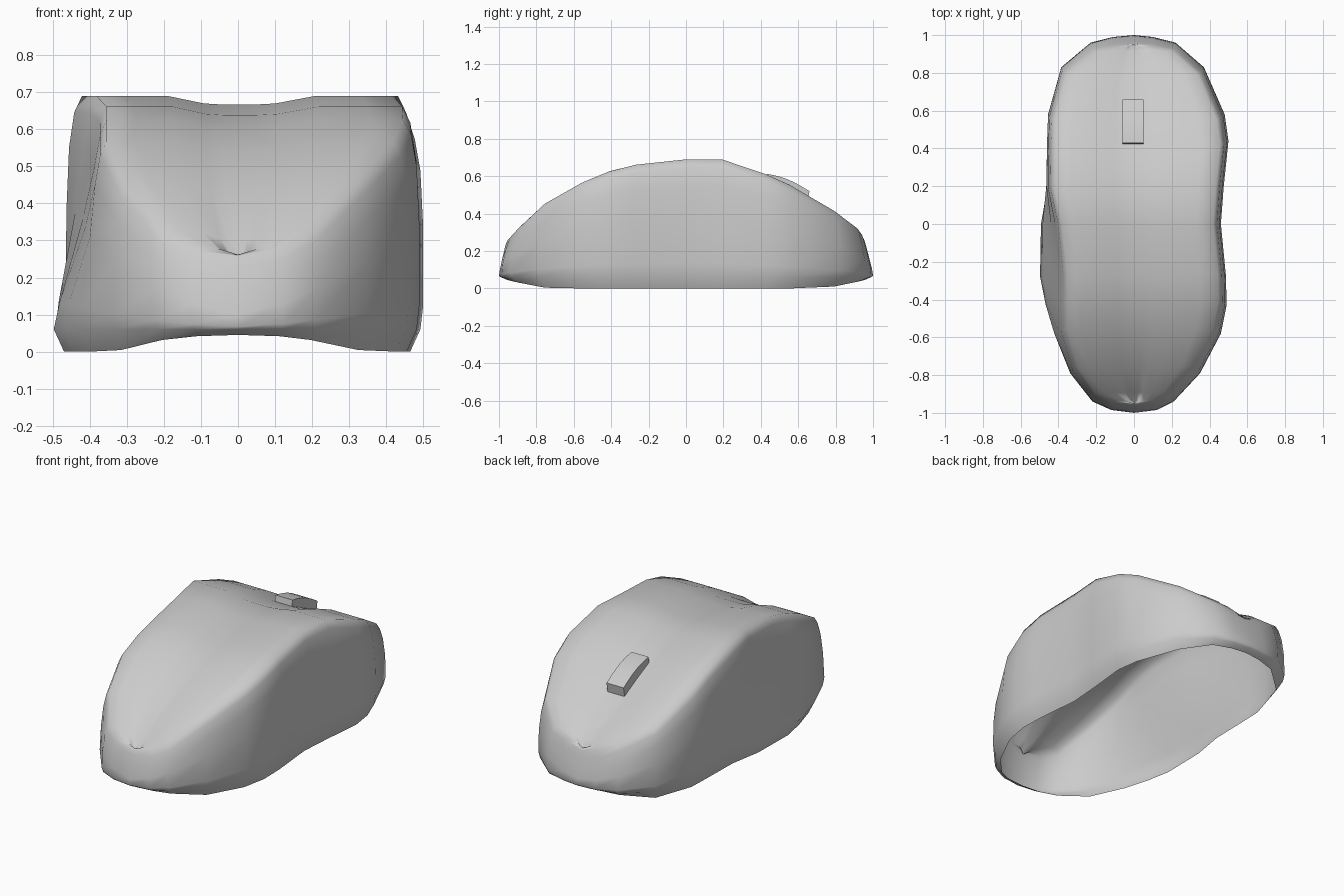
import bpy, bmesh, math

if "Cube" in bpy.data.objects:
    bpy.data.objects.remove(bpy.data.objects["Cube"])

def interp(table, y):
    for (a, p), (b, q) in zip(table, table[1:]):
        if y <= b:
            return p + (q - p) * (max(y, a) - a) / (b - a)
    return table[-1][1]

def make_object(name, bm):
    bmesh.ops.remove_doubles(bm, verts=bm.verts, dist=0.0005)
    bmesh.ops.recalc_face_normals(bm, faces=bm.faces)
    me = bpy.data.meshes.new(name)
    bm.to_mesh(me)
    bm.free()
    ob = bpy.data.objects.new(name, me)
    bpy.context.collection.objects.link(ob)
    return ob

def loft(bm, rows, closed=False):
    vs = [[bm.verts.new(p) for p in r] for r in rows]
    for a, b in zip(vs, vs[1:]):
        n = len(a)
        for i in range(n if closed else n - 1):
            j = (i + 1) % n
            bm.faces.new((a[i], a[j], b[j], b[i]))
    return vs

# Side profile: height of the top along y
TOP = [(-1, .12), (-.97, .24), (-.87, .35), (-.76, .45), (-.57, .56), (-.4, .63),
       (-.28, .66), (0, .69), (.2, .69), (.5, .585), (.8, .41), (.93, .31),
       (.97, .22), (1, .13)]

# Plan outline: y, right half-width, left upper half-width, left skirt half-width
PLAN = [(-1, 0, 0, 0), (-.985, .12, .12, .12), (-.94, .21, .22, .22), (-.79, .35, .33, .34),
        (-.58, .46, .39, .43), (-.43, .49, .39, .475), (-.28, .487, .39, .505),
        (0, .46, .42, .50), (.2, .475, .463, .465), (.44, .50, .46, .46),
        (.58, .48, .455, .455), (.83, .37, .385, .385), (.96, .22, .23, .23),
        (.99, .10, .11, .11), (1, 0, 0, 0)]

# Section levels: x scale, y scale, height fraction, skirt blend, centre dip
LEVELS = [(.93, .955, None, 1, 0), (.985, .99, 0, 1, 0), (1, 1, .12, .8, 0),
          (1.0, .995, .5, .25, 0), (.985, .98, .78, .05, 0), (.955, .965, .93, 0, 0),
          (.91, .955, 1, 0, 0), (.72, .95, 1, 0, .0), (.45, .95, 1, 0, .0),
          (.22, .95, 1, 0, .02), (.1, .95, 1, 0, .023)]

def point(row, level, side):
    y, right, up, low = row
    sx, sy, f, blend, dip = level
    w = right if side > 0 else up + (low - up) * blend
    yy = y * sy
    h = interp(TOP, yy)
    if f is None:
        z = .045 * max(0, (abs(y) - .75) / .25) ** 1.3
    else:
        z = .06 + f * (h - .06)
    groove = .015 * max(0, 1 - abs(yy - .52) / .3) if sx < .3 else 0
    return (side * w * sx, yy, z - dip - groove)

# Body shell, open underneath
bm = bmesh.new()
rows = []
for r in PLAN:
    rows.append([point(r, l, 1) for l in LEVELS] +
                [point(r, l, -1) for l in reversed(LEVELS)])
loft(bm, rows)
bmesh.ops.dissolve_degenerate(bm, edges=bm.edges, dist=0.0005)
body = make_object("mouse_body", bm)
for p in body.data.polygons:
    p.use_smooth = True

# Scroll wheel: shallow arched strip set into the top
bm = bmesh.new()
rows = []
for i in range(7):
    t = i / 6
    y = .43 + .23 * t
    z = .613 - .093 * t + .016 * math.sin(math.pi * t)
    rows.append([(-.06, y, z), (.05, y, z), (.05, y - .01, z - .06), (-.06, y - .01, z - .06)])
vs = loft(bm, rows, True)
bm.faces.new(vs[0])
bm.faces.new(vs[-1])
wheel = make_object("scroll_wheel", bm)
bpy.ops.object.select_all(action='DESELECT')
wheel.select_set(True)
bpy.context.view_layer.objects.active = wheel
bpy.ops.object.shade_smooth_by_angle(angle=math.radians(35))
